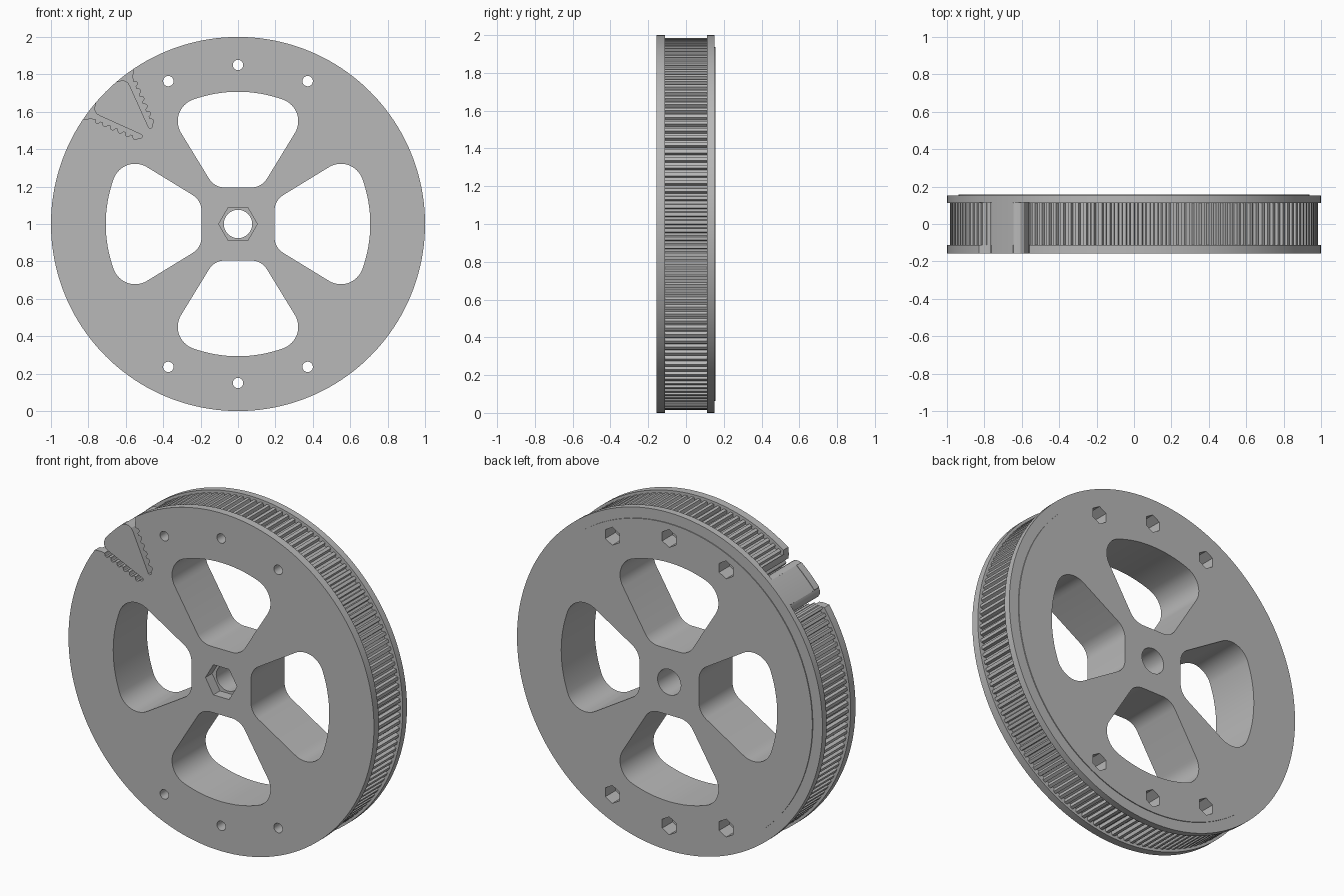
import bpy, bmesh
from math import sin, cos, pi, radians
from mathutils import Vector

cube = bpy.data.objects.get("Cube")
if cube:
    bpy.data.objects.remove(cube, do_unlink=True)

grey = bpy.data.materials.new("plain grey")
grey.use_nodes = True
grey.diffuse_color = (0.48, 0.48, 0.48, 1)
grey.node_tree.nodes["Principled BSDF"].inputs["Base Color"].default_value = grey.diffuse_color


def polar(r, deg, cx=0.0, cz=0.0):
    return (cx + r * cos(radians(deg)), cz + r * sin(radians(deg)))


def arc(r, start, end, n, cx=0.0, cz=0.0):
    return [polar(r, start + (end - start) * i / n, cx, cz) for i in range(n + 1)]


def ring(r, sides, cx=0.0, cz=0.0, turn=0.0):
    return arc(r, turn, turn + 360, sides, cx, cz)[:-1]


def prism(name, outline, y0, y1):
    """Extrude an x-z outline around the hub axis from y0 to y1."""
    bm = bmesh.new()
    face = bm.faces.new([bm.verts.new((x, y0, z + 1)) for x, z in outline])
    out = bmesh.ops.extrude_face_region(bm, geom=[face])
    verts = [v for v in out["geom"] if isinstance(v, bmesh.types.BMVert)]
    bmesh.ops.translate(bm, verts=verts, vec=(0, y1 - y0, 0))
    bmesh.ops.recalc_face_normals(bm, faces=bm.faces)
    mesh = bpy.data.meshes.new(name)
    bm.to_mesh(mesh)
    bm.free()
    mesh.materials.append(grey)
    obj = bpy.data.objects.new(name, mesh)
    bpy.context.collection.objects.link(obj)
    return obj


def combine(target, tool, operation):
    tool.hide_render = True
    mod = target.modifiers.new(tool.name, 'BOOLEAN')
    mod.operation = operation
    mod.solver = 'EXACT'
    mod.object = tool
    bpy.context.view_layer.objects.active = target
    bpy.ops.object.modifier_apply(modifier=mod.name)
    bpy.data.objects.remove(tool, do_unlink=True)


# Toothed belt track
teeth = 144
step = 360 / teeth
track = []
for i in range(teeth):
    for share, r in ((0, 0.985), (0.42, 0.985), (0.54, 0.966), (0.88, 0.966)):
        track.append(polar(r, (i + share) * step))
wheel = prism("pulley_wheel", track, -0.13, 0.13)

# Flanges, back plate and the smooth outer face of the clamp wedge
combine(wheel, prism("front_flange", ring(1, 160), -0.157, -0.111), 'UNION')
combine(wheel, prism("back_flange", ring(1, 160), 0.112, 0.152), 'UNION')
combine(wheel, prism("back_plate", ring(0.937, 160), 0.12, 0.157), 'UNION')
wedge = arc(0.997, 127, 143, 8) + arc(0.8, 143, 127, 4)
combine(wheel, prism("clamp_wedge", wedge, -0.14, 0.12), 'UNION')

# Four rounded windows between the spokes
half = (arc(0.707, 90, 110, 8) + arc(0.122, 110, 213.7, 12, -0.2, 0.55)[1:]
        + arc(0.1, 213.7, 270, 8, -0.07, 0.295))
window = half + [(-x, z) for x, z in reversed(half[1:])]
for quarter in range(4):
    c, s = cos(quarter * pi / 2), sin(quarter * pi / 2)
    turned = [(x * c - z * s, x * s + z * c) for x, z in window]
    combine(wheel, prism("window_cutter", turned, -0.3, 0.3), 'DIFFERENCE')

# Hub bore with a hexagonal pocket in the front
combine(wheel, prism("bore_cutter", ring(0.076, 40), -0.3, 0.3), 'DIFFERENCE')
combine(wheel, prism("hub_hex_cutter", ring(0.103, 6), -0.3, -0.095), 'DIFFERENCE')

# Bolt holes with nut pockets in the back
for angle in (64, 90, 116, 244, 270, 296):
    x, z = polar(0.85, angle)
    combine(wheel, prism("bolt_cutter", ring(0.028, 20, x, z), -0.3, 0.3), 'DIFFERENCE')
    combine(wheel, prism("nut_cutter", ring(0.053, 6, x, z, 30), 0.06, 0.3), 'DIFFERENCE')

# Two toothed belt clamp slots, mirrored about the wedge's middle line
slot = [(1.03, 0.07), (0.993, 0.083), (0.985, 0.1), (0.97, 0.113), (0.95, 0.118),
        (0.93, 0.113), (0.7, 0.026), (0.691, 0.03), (0.69, 0.042)]
start, end = Vector((0.7, 0.05)), Vector((0.945, 0.147))
along = (end - start) / 6
outward = Vector((-along.y, along.x)).normalized()
for i in range(6):
    for share, depth in ((0.05, 0), (0.2, 0.012), (0.32, 0.016), (0.5, 0.016), (0.62, 0.012), (0.77, 0)):
        slot.append(tuple(start + along * (i + share) + outward * depth))
slot += [(0.949, 0.153), (0.962, 0.166), (0.978, 0.185), (1.06, 0.29)]
for side in (1, -1):
    k = 0.5 ** 0.5
    outline = [((side * v - u) * k, (side * v + u) * k) for u, v in slot]
    combine(wheel, prism("clamp_slot_cutter", outline, -0.3, 0.116), 'DIFFERENCE')

# Smooth curved walls, crisp edges
bpy.ops.object.select_all(action='DESELECT')
wheel.select_set(True)
bpy.context.view_layer.objects.active = wheel
bpy.ops.object.shade_smooth_by_angle(angle=radians(25))
